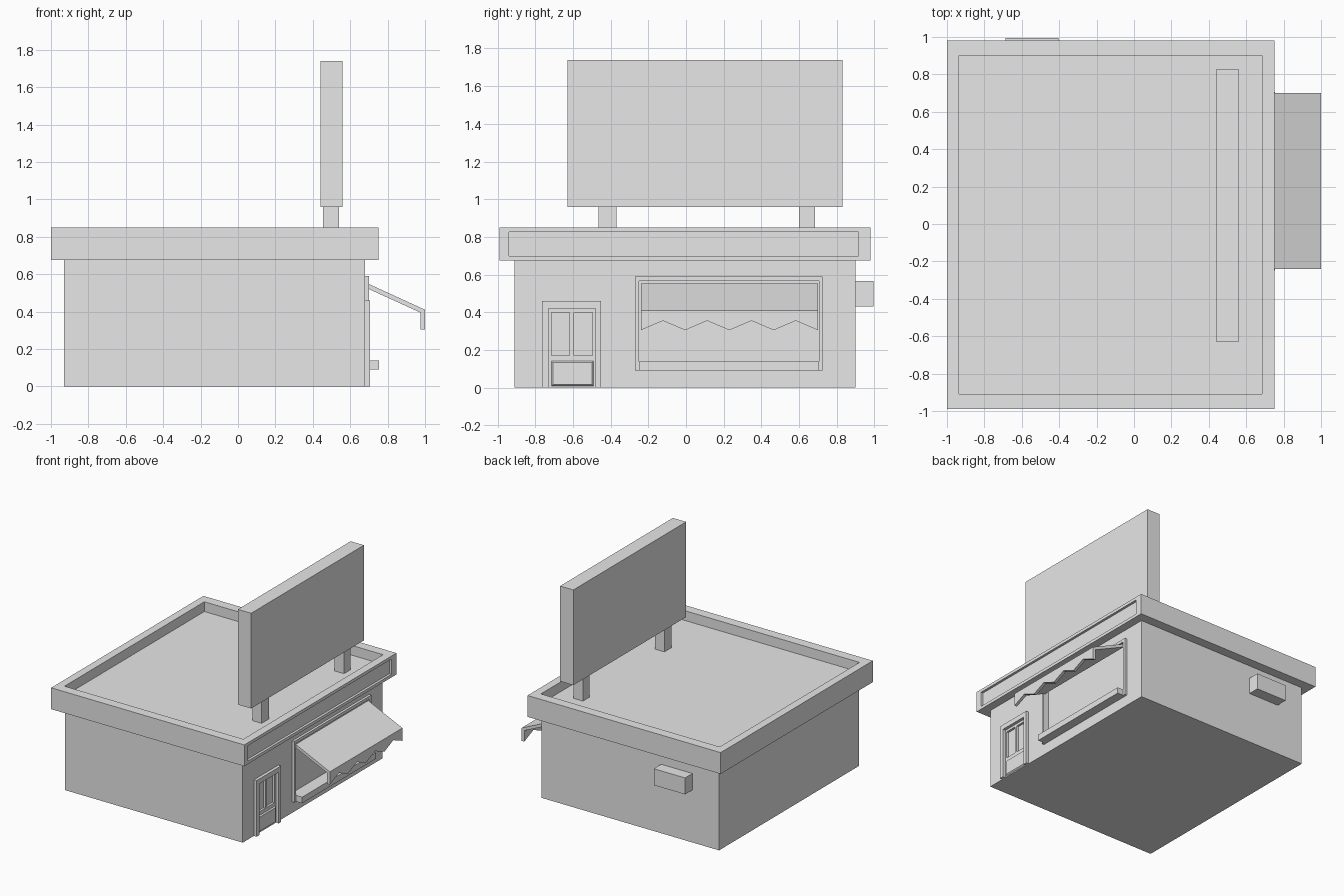
import bpy, bmesh

old = bpy.data.objects.get("Cube")
if old:
    bpy.data.objects.remove(old, do_unlink=True)

grey = bpy.data.materials.new("plain grey")
grey.use_nodes = True
grey.diffuse_color = (0.8, 0.8, 0.8, 1)
grey.node_tree.nodes["Principled BSDF"].inputs["Base Color"].default_value = (0.8, 0.8, 0.8, 1)


def finish(name, bm):
    bmesh.ops.recalc_face_normals(bm, faces=bm.faces)
    mesh = bpy.data.meshes.new(name)
    bm.to_mesh(mesh)
    bm.free()
    mesh.materials.append(grey)
    obj = bpy.data.objects.new(name, mesh)
    bpy.context.collection.objects.link(obj)
    return obj


def box(name, xs, ys, zs):
    bm = bmesh.new()
    bmesh.ops.create_cube(bm, size=1)
    for v in bm.verts:
        v.co = [r[0] if c < 0 else r[1] for c, r in zip(v.co, (xs, ys, zs))]
    return finish(name, bm)


def prism(name, points, shift):
    """Solid made by sliding a flat outline along a vector."""
    bm = bmesh.new()
    face = bm.faces.new([bm.verts.new(p) for p in points])
    new = bmesh.ops.extrude_face_region(bm, geom=[face], use_keep_orig=True)["geom"]
    bmesh.ops.translate(bm, vec=shift, verts=[g for g in new if isinstance(g, bmesh.types.BMVert)])
    return finish(name, bm)


def carve(obj, xs, ys, zs):
    """Cut a box shaped recess."""
    cutter = box("recess_cutter", xs, ys, zs)
    cutter.hide_render = True
    cutter.hide_viewport = True
    cutter.display_type = 'WIRE'
    mod = obj.modifiers.new("recess", 'BOOLEAN')
    mod.operation = 'DIFFERENCE'
    mod.solver = 'EXACT'
    mod.object = cutter
    bpy.context.view_layer.update()
    depsgraph = bpy.context.evaluated_depsgraph_get()
    mesh = bpy.data.meshes.new_from_object(obj.evaluated_get(depsgraph))
    obj.modifiers.clear()
    obj.data = mesh
    bpy.data.objects.remove(cutter, do_unlink=True)


def frame(name, xs, outer_y, outer_z, inner_y, inner_z):
    """Upright border facing +x; a bottom rail only when the opening is raised."""
    box(name + "_near_jamb", xs, (outer_y[0], inner_y[0]), outer_z)
    box(name + "_far_jamb", xs, (inner_y[1], outer_y[1]), outer_z)
    box(name + "_head", xs, inner_y, (inner_z[1], outer_z[1]))
    if inner_z[0] > outer_z[0]:
        box(name + "_bottom", xs, inner_y, (outer_z[0], inner_z[0]))


# Walls with door and window openings
DOOR_Y, DOOR_Z = (-0.73, -0.48), (0, 0.42)
WIN_Y, WIN_Z = (-0.25, 0.705), (0.14, 0.565)
walls = box("walls", (-0.93, 0.68), (-0.91, 0.9), (0, 0.675))
carve(walls, (0.65, 0.8), DOOR_Y, (-0.1, DOOR_Z[1]))
carve(walls, (0.65, 0.8), WIN_Y, WIN_Z)

# Roof slab with a sunken top and a long recessed sign band
parapet = box("parapet", (-1, 0.75), (-0.99, 0.98), (0.675, 0.85))
carve(parapet, (-0.935, 0.685), (-0.91, 0.9), (0.77, 1))
carve(parapet, (0.73, 0.9), (-0.94, 0.915), (0.7, 0.825))

# Billboard on two posts
box("billboard", (0.44, 0.56), (-0.63, 0.83), (0.96, 1.74))
for side, ys in (("near", (-0.465, -0.37)), ("far", (0.6, 0.685))):
    box("billboard_post_" + side, (0.455, 0.54), ys, (0.765, 0.965))

# Door frame, door leaf with two glazed openings and a raised kick panel
frame("door_frame", (0.675, 0.705), (-0.765, -0.45), (0, 0.46), DOOR_Y, DOOR_Z)
door = box("door", (0.645, 0.68), DOOR_Y, DOOR_Z)
for ys in ((-0.715, -0.617), (-0.595, -0.497)):
    carve(door, (0.662, 0.8), ys, (0.17, 0.4))
panel = box("door_kick_panel", (0.675, 0.69), (-0.72, -0.485), (0.005, 0.145))
for v in panel.data.vertices:
    if v.co.x > 0.68:
        v.co.y += 0.015 if v.co.y < -0.6 else -0.015
        v.co.z += 0.012 if v.co.z < 0.1 else -0.012

# Window frame and sill
frame("window_frame", (0.675, 0.7), (-0.27, 0.725), (0.09, 0.59), WIN_Y, WIN_Z)
box("window_sill", (0.695, 0.755), (-0.248, 0.705), (0.09, 0.14))

# Sloping awning with a zigzag valance
A, B = -0.24, 0.7
slope = [(0.69, 0.552), (1, 0.41), (0.975, 0.395), (0.69, 0.525)]
prism("awning", [(x, A, z) for x, z in slope], (0, B - A, 0))
zigzag = [(0.975, A + (B - A) * i / 8, 0.355 if i % 2 else 0.305) for i in range(9)]
prism("awning_valance", zigzag + [(0.975, B, 0.41), (0.975, A, 0.41)], (0.025, 0, 0))

# Vent unit on the back wall
box("rear_vent_unit", (-0.688, -0.405), (0.89, 0.995), (0.43, 0.565))
